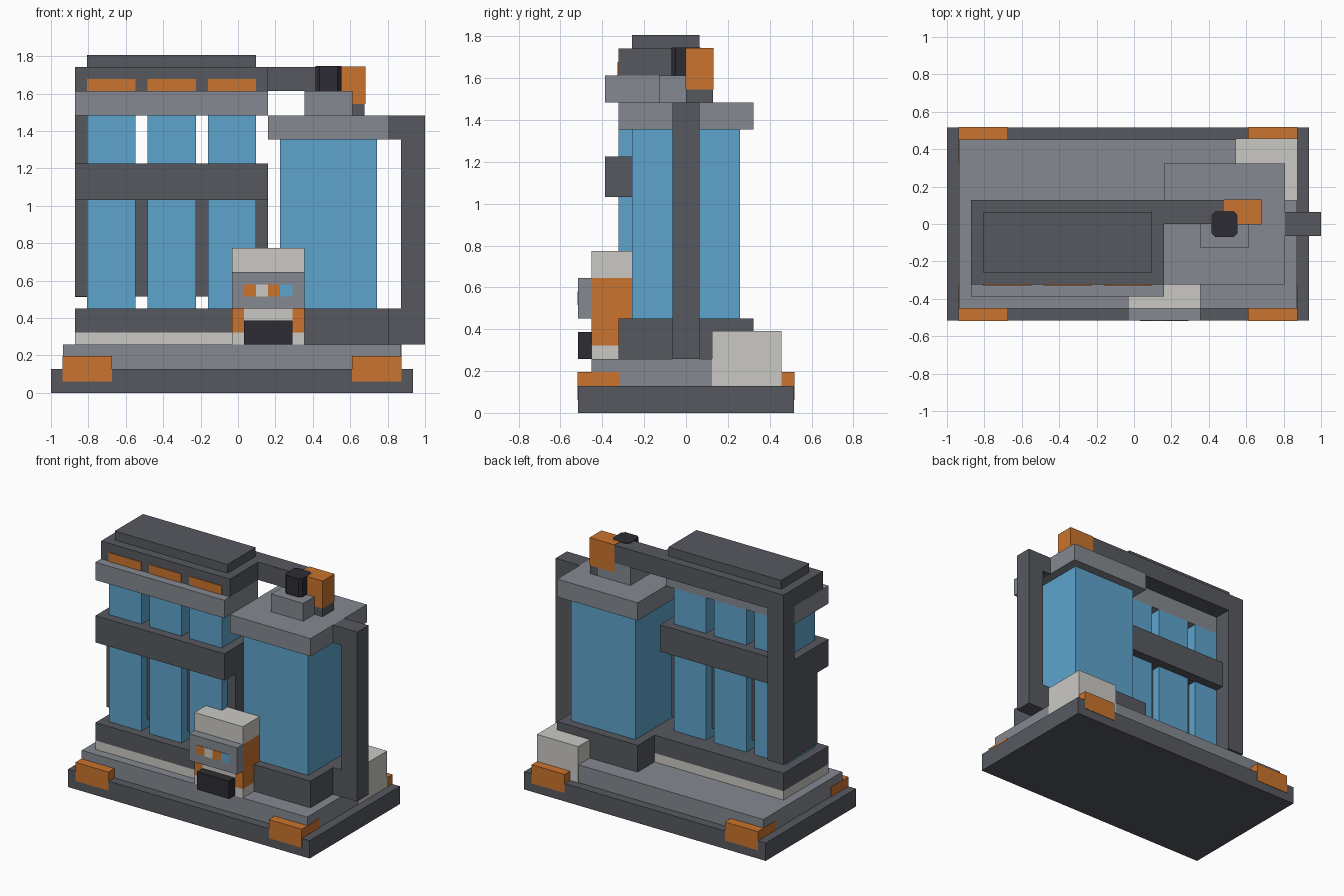
import bpy, bmesh

if "Cube" in bpy.data.objects:
    bpy.data.objects.remove(bpy.data.objects["Cube"])

U = 2 / 31      # the model sits on a regular block grid
E = 0.003       # small lift for parts flush with another colour


def lin(c):
    c /= 255
    return c / 12.92 if c <= 0.04045 else ((c + 0.055) / 1.055) ** 2.4


def mat(name, r, g, b):
    m = bpy.data.materials.new(name)
    m.diffuse_color = (lin(r), lin(g), lin(b), 1)
    m.use_nodes = True
    m.node_tree.nodes["Principled BSDF"].inputs["Base Color"].default_value = m.diffuse_color
    return m


DARK = mat("dark_grey", 86, 89, 96)
GREY = mat("mid_grey", 133, 137, 144)
LIGHT = mat("off_white", 203, 201, 196)
BLUE = mat("glass_blue", 94, 164, 205)
ORANGE = mat("orange", 203, 116, 45)
BLACK = mat("near_black", 44, 44, 51)


def box(name, m, x, y, z, grow=0.0, bevel=0.0):
    """Box from grid ranges; x counts from the left end, y from the centre."""
    lo = [-1 + x[0] * U - grow, y[0] * U - grow, z[0] * U - grow]
    hi = [-1 + x[1] * U + grow, y[1] * U + grow, z[1] * U + grow]
    bm = bmesh.new()
    bmesh.ops.create_cube(bm, size=1)
    for v in bm.verts:
        for i in range(3):
            v.co[i] = hi[i] if v.co[i] > 0 else lo[i]
    if bevel:
        # chamfer the upright edges
        ed = [e for e in bm.edges if abs(e.verts[0].co.z - e.verts[1].co.z) > 1e-4]
        bmesh.ops.bevel(bm, geom=ed, offset=bevel, segments=1, affect='EDGES')
    me = bpy.data.meshes.new(name)
    bm.to_mesh(me)
    bm.free()
    me.materials.append(m)
    ob = bpy.data.objects.new(name, me)
    bpy.context.collection.objects.link(ob)
    return ob


# ground plinth with orange corner guards
box("base", DARK, (0, 30), (-8, 8), (0, 2))
box("plinth", GREY, (1, 29), (-7, 7), (2, 4))
for side, x in (("left", (1, 5)), ("right", (25, 29))):
    box("front_guard_" + side, ORANGE, x, (-8, -5), (1, 3), E)
    back_start = 5 if side == "left" else 7
    box("back_guard_" + side, ORANGE, x, (back_start, 8), (1, 3), E)
box("back_cabinet", LIGHT, (24, 29), (2, 7), (2, 6), E * 1.5)

# left block: footing, windows, bands
box("left_footing", LIGHT, (2, 18), (-6, 2), (4, 5))
box("left_sill", DARK, (2, 18), (-6, 2), (5, 7))
box("inner_wall", DARK, (2, 18), (-4, -1), (8, 16))
box("left_side_wall", DARK, (2, 3), (-4, 2), (8, 16))
box("back_post", DARK, (2, 4), (0, 2), (7.95, 25))
box("middle_band", DARK, (2, 18), (-6, 1), (16, 19))
box("upper_band", GREY, (2, 18), (-6, 0), (23, 25))
box("roof", DARK, (2, 18), (-5, 2), (25, 27))
box("roof_cap", DARK, (3, 17), (-4, 1), (27, 28))
for i in range(3):
    x = (3 + 5 * i, 7 + 5 * i)
    box(f"window_column_{i}", BLUE, x, (-5, 0), (7, 23))
    box(f"roof_marker_{i}", ORANGE, x, (-5.08, -4.9), (25, 26))

# right glass tower
box("tower_footing", DARK, (18, 28), (-5, 5), (4, 7))
box("tower_glass", BLUE, (19, 27), (-4, 4), (7, 21))
box("tower_cap", GREY, (18, 28), (-5, 5), (21, 23))
box("tower_top_block", GREY, (21, 25), (-2, 2), (23, 25))

# bridge from roof to tower
box("bridge_beam", DARK, (18, 23), (0, 2), (25, 27))
box("bridge_end", ORANGE, (23, 26), (0, 2), (24, 27), E)
box("bridge_foot", DARK, (25, 26), (0, 2), (23, 24))
box("vent", BLACK, (22, 24), (-1, 1), (25, 27), E * 1.5, 0.02)

# bracket on the right end
box("side_post", DARK, (29, 31), (-1, 1), (4, 23))
box("side_post_top_arm", DARK, (28, 29), (-1, 1), (21, 23))
box("side_post_bottom_arm", DARK, (28, 29), (-1, 1), (4, 7))

# front kiosk
box("kiosk_foot", LIGHT, (15, 21), (-7, -4), (4, 5))
box("kiosk_core", LIGHT, (16, 20), (-7, -4), (5, 10))
box("kiosk_top", LIGHT, (15, 21), (-7, -4), (10, 12))
for side, x in (("left", 15), ("right", 20)):
    box("kiosk_panel_" + side, ORANGE, (x, x + 1), (-7, -4), (5, 10))
box("kiosk_console", GREY, (15, 21), (-8, -7), (7, 10))
box("kiosk_door", BLACK, (16, 20), (-8, -7), (4, 6))
for i, m in enumerate((ORANGE, LIGHT, ORANGE, BLUE)):
    box(f"console_button_{i}", m, (16 + i, 17 + i), (-8.05, -7.95), (8, 9))
